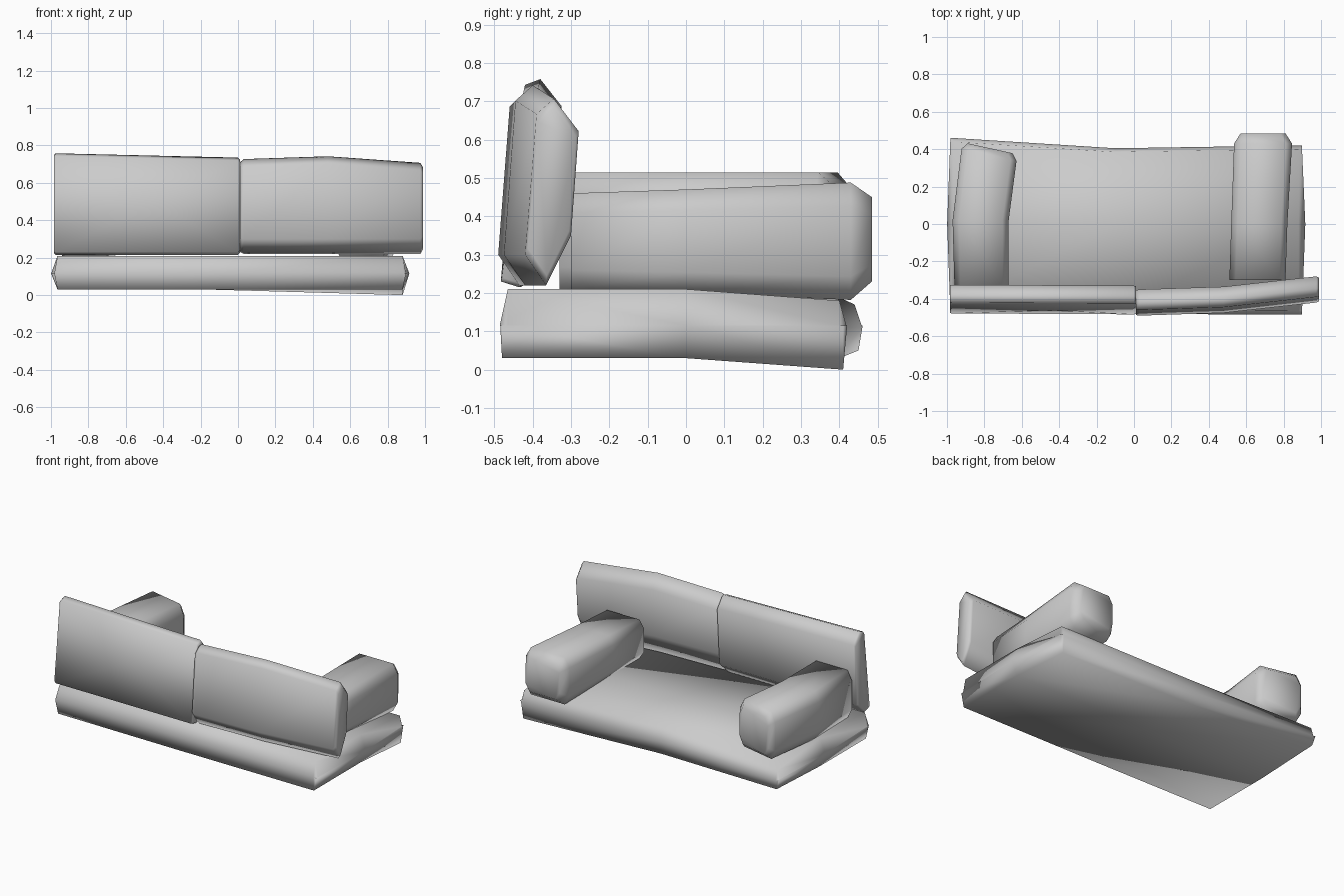
import bpy
import bmesh
from mathutils import Vector

if "Cube" in bpy.data.objects:
    bpy.data.objects.remove(bpy.data.objects["Cube"], do_unlink=True)

# One plain upholstery colour
fabric = bpy.data.materials.new("light_grey_fabric")
fabric.use_nodes = True
grey = (0.6, 0.6, 0.6, 1)
fabric.diffuse_color = grey
fabric.node_tree.nodes["Principled BSDF"].inputs["Base Color"].default_value = grey


def loft(name, rings, poke_front=None):
    """Skin a row of equal rings, cap both ends and shade the result smooth."""
    bm = bmesh.new()
    rows = [[bm.verts.new(point) for point in ring] for ring in rings]
    count = len(rows[0])
    for row, following in zip(rows, rows[1:]):
        for i in range(count):
            j = (i + 1) % count
            bm.faces.new((row[i], row[j], following[j], following[i]))
    bm.faces.new(rows[0])
    bm.faces.new(rows[-1])
    bmesh.ops.remove_doubles(bm, verts=bm.verts[:], dist=0.0005)
    bmesh.ops.recalc_face_normals(bm, faces=bm.faces[:])
    if poke_front:
        # Pull the middle of the large front panel to a shallow point
        bm.normal_update()
        panels = [f for f in bm.faces if f.normal.y < -0.7]
        panel = max(panels, key=lambda f: f.calc_area())
        peak = bmesh.ops.poke(bm, faces=[panel])["verts"][0]
        peak.co = Vector(poke_front)
    mesh = bpy.data.meshes.new(name)
    bm.to_mesh(mesh)
    bm.free()
    mesh.materials.append(fabric)
    mesh.shade_smooth()
    obj = bpy.data.objects.new(name, mesh)
    bpy.context.scene.collection.objects.link(obj)
    return obj


def seat_ring(x, front, back, top, bottom):
    """Seat cross-section: level at the front, sagging towards the back."""
    return [Vector(p) for p in (
        (x, front - 0.02, 0.12), (x, front, 0.21), (x, 0, 0.21),
        (x, back - 0.02, top), (x, back, 0.11), (x, back - 0.01, bottom),
        (x, 0, 0.03), (x, front - 0.015, 0.03))]


def seat_edge(ring, push):
    """Collapse a ring to a mid-height line that bows outwards at its middle."""
    edge = []
    for p in ring:
        bow = 2 if p.y == 0 else 1
        edge.append(Vector((p.x + push * bow, p.y, 0.115)))
    return edge


def arm_ring(y, centre_x, centre_z, half_width, half_height, skew=0):
    """Rounded box cross-section, optionally turned about the vertical."""
    corner = [(1, 0.6), (0.78, 1), (-0.78, 1), (-1, 0.6),
              (-1, -0.6), (-0.78, -1), (0.78, -1), (1, -0.6)]
    return [Vector((centre_x + u * half_width, y + skew * u * half_width,
                    centre_z + v * half_height)) for u, v in corner]


def cushion_ring(profile, x, shift=0, rise=0, scale=1):
    """Back cushion cross-section; rise lifts only the upper half."""
    mid = sum((Vector(p) for p in profile), Vector((0, 0))) / len(profile)
    ring = []
    for p in profile:
        y, z = mid + (Vector(p) - mid) * scale
        ring.append(Vector((x, y + shift, z + (rise if z > 0.5 else 0))))
    return ring


# Seat slab
seat = [seat_ring(-0.965, -0.45, 0.46, 0.17, 0.05),
        seat_ring(-0.1, -0.46, 0.405, 0.195, 0.028),
        seat_ring(0.88, -0.465, 0.42, 0.18, 0)]
loft("seat", [seat_edge(seat[0], -0.017)] + seat + [seat_edge(seat[-1], 0.018)])

# Armrests
loft("left_armrest", [
    arm_ring(-0.3, 0.66, 0.335, 0.15, 0.125),
    arm_ring(0, 0.67, 0.335, 0.15, 0.135),
    arm_ring(0.43, 0.69, 0.335, 0.155, 0.153),
    arm_ring(0.485, 0.69, 0.34, 0.12, 0.11)])
loft("right_armrest", [
    arm_ring(-0.33, -0.815, 0.36, 0.145, 0.155),
    arm_ring(0.02, -0.82, 0.36, 0.15, 0.155),
    arm_ring(0.37, -0.775, 0.36, 0.147, 0.155, -0.22),
    arm_ring(0.405, -0.77, 0.36, 0.12, 0.12, -0.22)])

# Back cushions
left_profile = [(-0.345, 0.705), (-0.28, 0.62), (-0.3, 0.35),
                (-0.365, 0.22), (-0.42, 0.3), (-0.39, 0.665)]
loft("left_back_cushion", [
    cushion_ring(left_profile, 0.012, -0.07, 0.015, 0.96),
    cushion_ring(left_profile, 0.03, -0.07, 0.022),
    cushion_ring(left_profile, 0.48, -0.055, 0.037),
    cushion_ring(left_profile, 0.975, 0, 0.002),
    cushion_ring(left_profile, 0.99, 0, 0, 0.9)])

right_profile = [(-0.38, 0.75), (-0.325, 0.68), (-0.35, 0.29),
                 (-0.43, 0.215), (-0.478, 0.23), (-0.42, 0.735)]
loft("right_back_cushion", [
    cushion_ring(right_profile, -0.985, 0, 0.008, 0.96),
    cushion_ring(right_profile, -0.975, 0, 0.008),
    cushion_ring(right_profile, 0, -0.005, -0.015),
    cushion_ring(right_profile, 0.01, -0.005, -0.015, 0.96)],
    poke_front=(-0.45, -0.462, 0.5))
